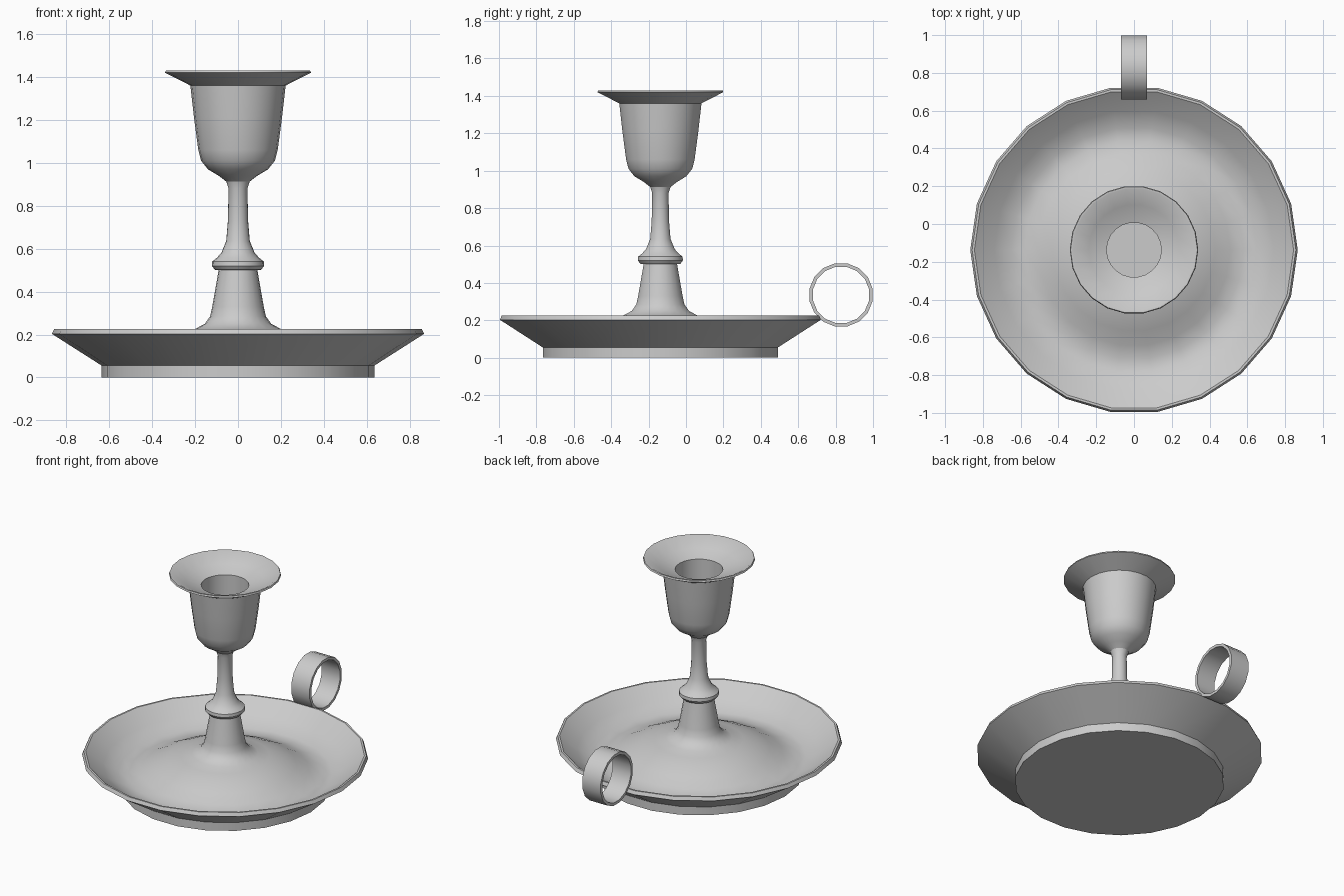
import bpy, bmesh
from math import cos, sin, pi, radians

if "Cube" in bpy.data.objects:
    bpy.data.objects.remove(bpy.data.objects["Cube"])

AXIS_Y = -0.137   # centre line of the candlestick
SIDES = 22


def finish(name, bm, angle=32):
    bmesh.ops.recalc_face_normals(bm, faces=bm.faces)
    me = bpy.data.meshes.new(name)
    bm.to_mesh(me)
    bm.free()
    ob = bpy.data.objects.new(name, me)
    bpy.context.collection.objects.link(ob)
    bpy.ops.object.select_all(action='DESELECT')
    ob.select_set(True)
    bpy.context.view_layer.objects.active = ob
    bpy.ops.object.shade_smooth_by_angle(angle=radians(angle))
    return ob


def lathe(name, profile):
    """Turn (radius, z) points round the axis and cap both ends."""
    bm = bmesh.new()
    rings = []
    for r, z in profile:
        rings.append([bm.verts.new((r * cos(2 * pi * i / SIDES),
                                    AXIS_Y + r * sin(2 * pi * i / SIDES), z))
                      for i in range(SIDES)])
    for a, b in zip(rings, rings[1:]):
        for i in range(SIDES):
            j = (i + 1) % SIDES
            bm.faces.new((a[i], a[j], b[j], b[i]))
    bm.faces.new(rings[0])
    bm.faces.new(rings[-1])
    return finish(name, bm)


# Drip pan with foot, domed centre and lower stem
lathe("drip_pan", [
    (0.635, 0), (0.635, 0.055), (0.867, 0.203), (0.857, 0.225), (0.845, 0.225),
    (0.74, 0.145), (0.65, 0.095), (0.58, 0.092), (0.51, 0.114), (0.43, 0.155),
    (0.35, 0.190), (0.27, 0.212), (0.20, 0.226), (0.155, 0.25), (0.13, 0.285),
    (0.12, 0.33), (0.09, 0.502)])

# Collar, neck and candle cup with hollow socket
lathe("stem_and_cup", [
    (0.09, 0.5), (0.108, 0.502), (0.122, 0.52), (0.12, 0.54), (0.098, 0.558),
    (0.078, 0.58), (0.055, 0.635), (0.047, 0.73), (0.044, 0.88), (0.055, 0.913),
    (0.09, 0.94), (0.14, 0.97), (0.172, 1.01), (0.185, 1.06), (0.205, 1.21),
    (0.222, 1.36), (0.34, 1.42), (0.336, 1.43), (0.325, 1.43), (0.24, 1.38),
    (0.145, 1.35), (0.145, 1.05)])

# Finger ring at the back edge of the pan
bm = bmesh.new()
section = [(0.172, -0.068), (0.172, 0.068), (0.153, 0.068), (0.153, -0.068)]
n = 16
loops = []
for i in range(n):
    a = 2 * pi * (i + 0.5) / n
    loops.append([bm.verts.new((x, 0.829 + r * cos(a), 0.336 + r * sin(a)))
                  for r, x in section])
for i in range(n):
    a, b = loops[i], loops[(i + 1) % n]
    for k in range(4):
        m = (k + 1) % 4
        bm.faces.new((a[k], a[m], b[m], b[k]))
finish("finger_ring", bm)
